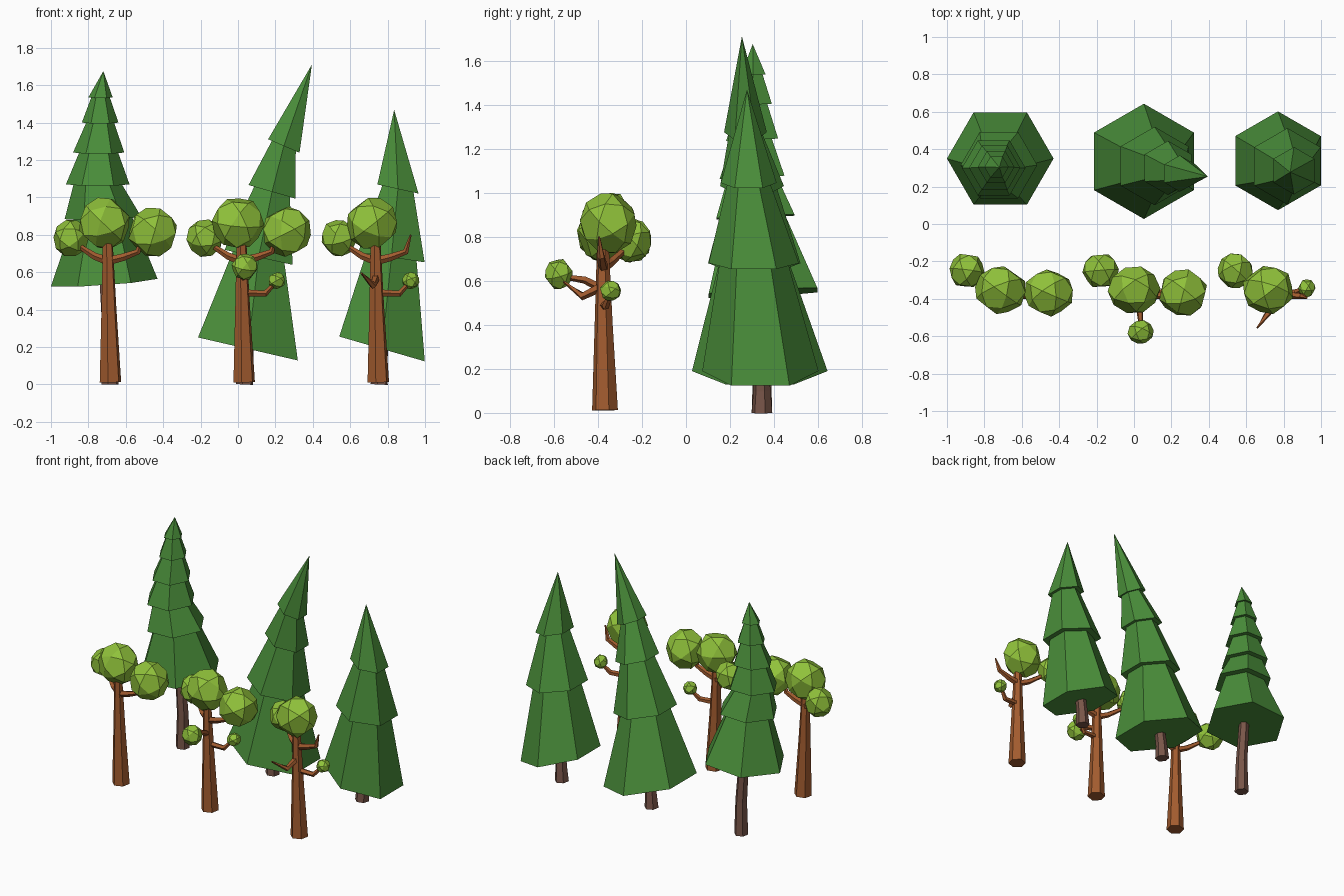
import bpy, bmesh, math, random
from mathutils import Vector, Euler

if "Cube" in bpy.data.objects:
    bpy.data.objects.remove(bpy.data.objects["Cube"])

random.seed(4)


def material(name, rgb):
    m = bpy.data.materials.new(name)
    m.diffuse_color = (*rgb, 1)
    m.use_nodes = True
    m.node_tree.nodes["Principled BSDF"].inputs["Base Color"].default_value = m.diffuse_color
    return m


PINE = material("pine green", (0.068, 0.27, 0.042))
LEAF = material("leaf green", (0.28, 0.54, 0.043))
BARK = material("orange bark", (0.36, 0.105, 0.028))
DARK_BARK = material("dark bark", (0.19, 0.092, 0.066))


def finish(bm, name, mat):
    bmesh.ops.remove_doubles(bm, verts=bm.verts, dist=1e-5)
    bmesh.ops.recalc_face_normals(bm, faces=bm.faces)
    me = bpy.data.meshes.new(name)
    bm.to_mesh(me)
    bm.free()
    me.materials.append(mat)
    ob = bpy.data.objects.new(name, me)
    bpy.context.collection.objects.link(ob)
    return ob


def loft(name, rings, mat):
    """Skin a list of equal point rings; cap both ends."""
    bm = bmesh.new()
    loops = [[bm.verts.new(p) for p in ring] for ring in rings]
    n = len(loops[0])
    for a, b in zip(loops, loops[1:]):
        for i in range(n):
            j = (i + 1) % n
            bm.faces.new((a[i], a[j], b[j], b[i]))
    bm.faces.new(loops[0][::-1])
    bm.faces.new(loops[-1])
    return finish(bm, name, mat)


def tube(name, path, radii, sides, mat, dx=0):
    """Tapered tube along a path of points."""
    pts = [Vector(p) + Vector((dx, 0, 0)) for p in path]
    rings = []
    for k, p in enumerate(pts):
        t = (pts[min(k + 1, len(pts) - 1)] - pts[max(k - 1, 0)]).normalized()
        ref = Vector((0, 1, 0)) if abs(t.y) < 0.8 else Vector((0, 0, 1))
        u = t.cross(ref).normalized()
        v = t.cross(u)
        ring = []
        for i in range(sides):
            a = 2 * math.pi * i / sides + 0.3
            ring.append(p + (u * math.cos(a) + v * math.sin(a)) * radii[k])
        rings.append(ring)
    return loft(name, rings, mat)


def tier_ring(c, r, sx, sy, start):
    """Hexagon around c whose plane slopes by sx, sy."""
    ring = []
    for i in range(6):
        a = math.radians(start + 60 * i)
        x, y = r * math.cos(a), r * math.sin(a)
        ring.append(Vector((c[0] + x, c[1] + y, c[2] + sx * x + sy * y)))
    return ring


def pine(name, tiers, apex, start, sy, trunk):
    rings = []
    for x, y, z, r, sx in tiers:
        if rings:  # narrow top of the tier below, tucked under this skirt
            rings.append(tier_ring((x, y, z), r * 0.76, sx, sy, start))
        rings.append(tier_ring((x, y, z), r, sx, sy, start))
    rings.append([Vector(apex)] * 6)
    # apex is one point: build with a tiny ring that merges
    rings[-1] = tier_ring(apex, 1e-4, 0, 0, start)
    loft(name + "_foliage", rings, PINE)
    tube(name + "_trunk", trunk, [0.048, 0.04, 0.034], 6, DARK_BARK)


def blob(name, c, size, dx=0):
    """Faceted leaf clump: hull of the edge midpoints of an icosahedron."""
    src = bmesh.new()
    bmesh.ops.create_icosphere(src, subdivisions=1, radius=1)
    rot = Euler([random.uniform(0, 3) for _ in range(3)])
    pts = []
    for e in src.edges:
        p = (e.verts[0].co + e.verts[1].co).normalized()
        p.rotate(rot)
        pts.append(p * random.uniform(0.99, 1.04))
    src.free()
    bm = bmesh.new()
    for p in pts:
        bm.verts.new((c[0] + dx + p.x * size[0], c[1] + p.y * size[1], c[2] + p.z * size[2]))
    bmesh.ops.convex_hull(bm, input=bm.verts)
    bmesh.ops.dissolve_limit(bm, angle_limit=math.radians(9), verts=bm.verts, edges=bm.edges)
    finish(bm, name, LEAF)


# Pines along the back: tiers are (x, y, z, radius, x slope)
pine("left_pine",
     [(-0.715, 0.35, 0.545, 0.285, 0.07), (-0.722, 0.315, 0.89, 0.205, 0.03),
      (-0.75, 0.30, 1.07, 0.17, 0), (-0.745, 0.30, 1.24, 0.137, 0),
      (-0.737, 0.305, 1.40, 0.098, 0), (-0.735, 0.305, 1.535, 0.065, 0)],
     (-0.72, 0.303, 1.675), 0, 0.05,
     [(-0.685, 0.345, 0), (-0.685, 0.345, 0.24), (-0.71, 0.345, 0.6)])
pine("middle_pine",
     [(0.053, 0.335, 0.19, 0.308, -0.23), (0.11, 0.31, 0.68, 0.21, -0.22),
      (0.182, 0.30, 1.03, 0.145, -0.29), (0.245, 0.27, 1.275, 0.097, -0.43)],
     (0.395, 0.254, 1.71), 30, 0,
     [(0.035, 0.345, 0), (0.04, 0.345, 0.1), (0.06, 0.335, 0.3)])
pine("right_pine",
     [(0.77, 0.338, 0.19, 0.264, -0.29), (0.82, 0.308, 0.68, 0.205, -0.15),
      (0.855, 0.285, 1.045, 0.127, -0.22)],
     (0.835, 0.277, 1.468), 30, 0,
     [(0.755, 0.345, 0), (0.76, 0.345, 0.1), (0.775, 0.335, 0.3)])

# Leafy trees along the front, described around the middle tree
RIGHT_CLUMP = {"left": True, "middle": True, "right": False}
for label, dx in (("left", -0.715), ("middle", 0), ("right", 0.717)):
    tree = label + "_leafy_tree_"
    tube(tree + "trunk", [(0.033, -0.368, 0.012), (0.025, -0.374, 0.4), (0.018, -0.378, 0.8)],
         [0.06, 0.042, 0.026], 6, BARK, dx)
    # upper branches
    tube(tree + "left_branch", [(0.02, -0.375, 0.66), (-0.05, -0.34, 0.685), (-0.15, -0.27, 0.75)],
         [0.024, 0.02, 0.012], 5, BARK, dx)
    tube(tree + "right_branch",
         [(0.02, -0.375, 0.66), (0.10, -0.38, 0.68), (0.18, -0.385, 0.71), (0.207, -0.395, 0.80)],
         [0.024, 0.021, 0.017, 0.005], 5, BARK, dx)
    # big leaf clumps
    blob(tree + "top_clump", (0.0, -0.352, 0.862), (0.138, 0.128, 0.14), dx)
    blob(tree + "left_clump", (-0.178, -0.25, 0.783), (0.095, 0.095, 0.1), dx)
    if RIGHT_CLUMP[label]:
        blob(tree + "right_clump", (0.26, -0.367, 0.815), (0.132, 0.125, 0.135), dx)
    # low side branch with a small clump
    if label != "left":
        tube(tree + "low_branch", [(0.025, -0.372, 0.49), (0.145, -0.365, 0.485), (0.205, -0.34, 0.55)],
             [0.02, 0.018, 0.01], 5, BARK, dx)
        blob(tree + "low_clump", (0.207, -0.343, 0.555), (0.046, 0.048, 0.046), dx)

# Forward branches: one carries a clump, the other is bare
tube("middle_leafy_tree_front_branch", [(0.025, -0.37, 0.56), (0.03, -0.46, 0.605), (0.04, -0.56, 0.62)],
     [0.022, 0.018, 0.012], 5, BARK)
blob("middle_leafy_tree_front_clump", (0.037, -0.578, 0.63), (0.07, 0.064, 0.07))
tube("right_leafy_tree_front_branch", [(0.74, -0.37, 0.58), (0.722, -0.47, 0.53), (0.66, -0.555, 0.595)],
     [0.023, 0.019, 0.006], 5, BARK)
